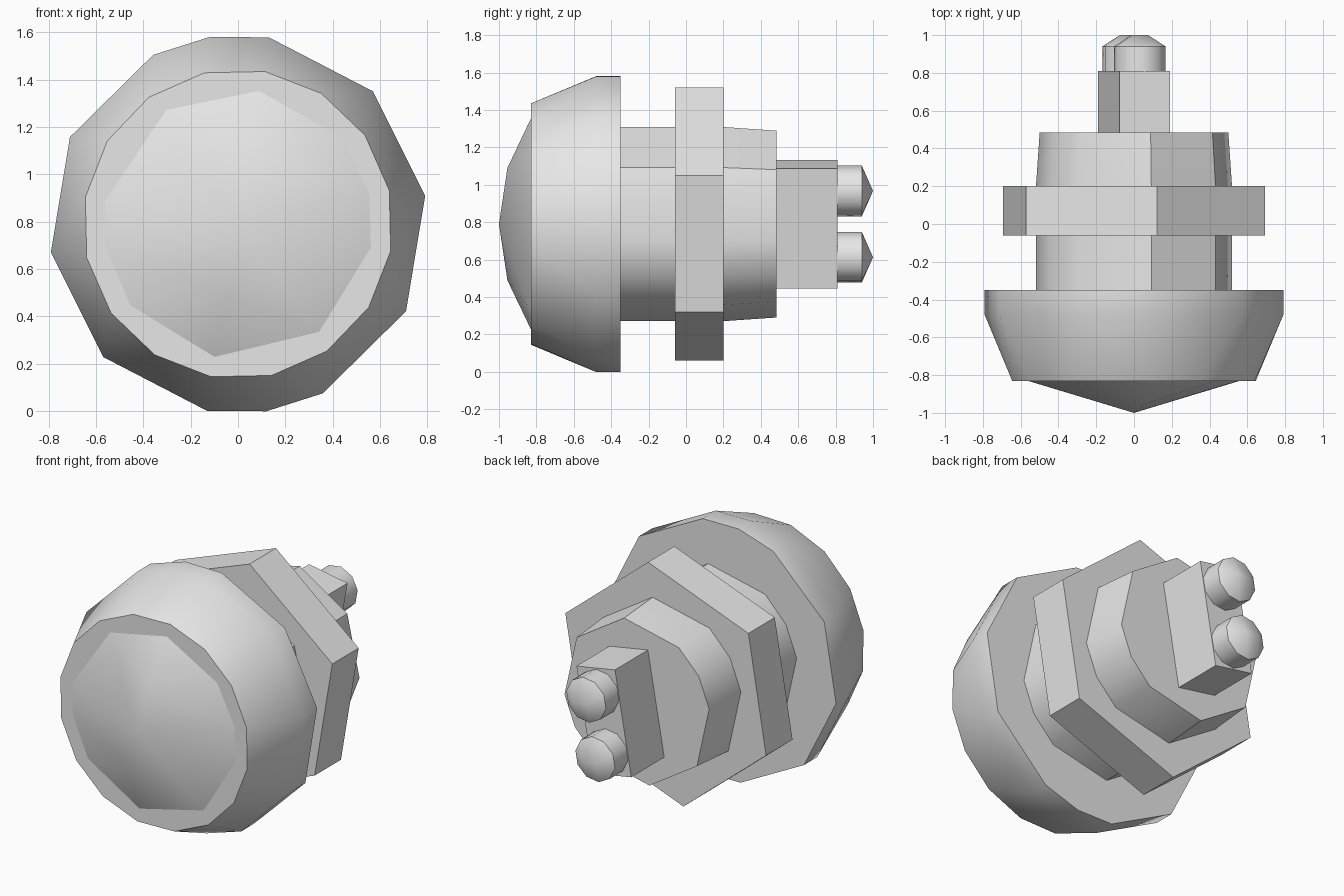
import bpy, bmesh, math
from mathutils import Vector

cube = bpy.data.objects.get("Cube")
if cube:
    bpy.data.objects.remove(cube, do_unlink=True)

CZ = 0.79            # height of the main axis, which runs along y
TILT = math.radians(-10)

grey = bpy.data.materials.new("light_grey")
grey.use_nodes = True
grey.diffuse_color = (0.8, 0.8, 0.8, 1)
grey.node_tree.nodes["Principled BSDF"].inputs["Base Color"].default_value = (0.8, 0.8, 0.8, 1)


def ring(angles, radius, y, cx=0.0, cz=CZ):
    """Points at the given angles (degrees) around an axis parallel to y."""
    return [(cx + radius * math.cos(math.radians(a)), y,
             cz + radius * math.sin(math.radians(a))) for a in angles]


def even(count, start):
    return [start + 360 * i / count for i in range(count)]


def convex_part(name, points):
    """Closed convex solid around the points, smooth except at sharp edges."""
    bm = bmesh.new()
    for p in points:
        bm.verts.new(p)
    result = bmesh.ops.convex_hull(bm, input=bm.verts[:])
    unused = {g for g in result["geom_interior"] + result["geom_unused"]
              if isinstance(g, bmesh.types.BMVert) and g.is_valid}
    bmesh.ops.delete(bm, geom=list(unused), context='VERTS')
    bmesh.ops.dissolve_limit(bm, angle_limit=math.radians(0.5),
                             verts=bm.verts[:], edges=bm.edges[:])
    bmesh.ops.recalc_face_normals(bm, faces=bm.faces[:])
    mesh = bpy.data.meshes.new(name)
    bm.to_mesh(mesh)
    bm.free()
    obj = bpy.data.objects.new(name, mesh)
    bpy.context.collection.objects.link(obj)
    mesh.materials.append(grey)
    bpy.ops.object.select_all(action='DESELECT')
    obj.select_set(True)
    bpy.context.view_layer.objects.active = obj
    bpy.ops.object.shade_smooth_by_angle(angle=math.radians(40))
    return obj


# Wide bezel: coarse rim at the back, finer flat ring at the front
rim = even(10, 8.6) + [98.6, 278.6]
convex_part("bezel", ring(rim, 0.80, -0.35) + ring(rim, 0.80, -0.48)
            + ring(even(16, 12.5), 0.655, -0.83))

# Shallow domed button in the bezel
lens = [81, 122, 170, 189, 217, 260, 307, 350, 373, 400]
convex_part("button_dome", ring(lens, 0.57, -0.80) + ring(lens, 0.57, -0.83)
            + [(0.05, -0.955, CZ + 0.3), (-0.05, -0.955, CZ - 0.3), (0, -1.0, CZ)])

# Barrel in front of the nut, and tapered barrel behind it
barrel = even(8, 35) + [147.5, 327.5]
convex_part("front_barrel", ring(barrel, 0.527, -0.38) + ring(barrel, 0.527, 0.0))
convex_part("rear_barrel", ring(barrel, 0.527, 0.15) + ring(barrel, 0.527, 0.20)
            + ring(barrel, 0.507, 0.485))

# Hexagonal nut
hexagon = even(6, 20.5)
convex_part("hex_nut", ring(hexagon, 0.74, -0.06) + ring(hexagon, 0.74, 0.20))

# Tilted terminal block
across = Vector((math.cos(TILT), 0, math.sin(TILT)))
along = Vector((-math.sin(TILT), 0, math.cos(TILT)))
centre = Vector((0, 0, CZ))
convex_part("terminal_block",
            [centre + across * sx * 0.135 + along * sz * 0.325 + Vector((0, y, 0))
             for sx in (-1, 1) for sz in (-1, 1) for y in (0.45, 0.81)])

# Two pointed terminal pins
for name, side in (("upper_pin", 1), ("lower_pin", -1)):
    c = centre + along * side * 0.18
    pin = even(10, 8)
    tips = [(c.x + dx, 1.0, c.z) for dx in (-0.043, 0.043)]
    convex_part(name, ring(pin, 0.138, 0.78, c.x, c.z)
                + ring(pin, 0.138, 0.94, c.x, c.z) + tips)
